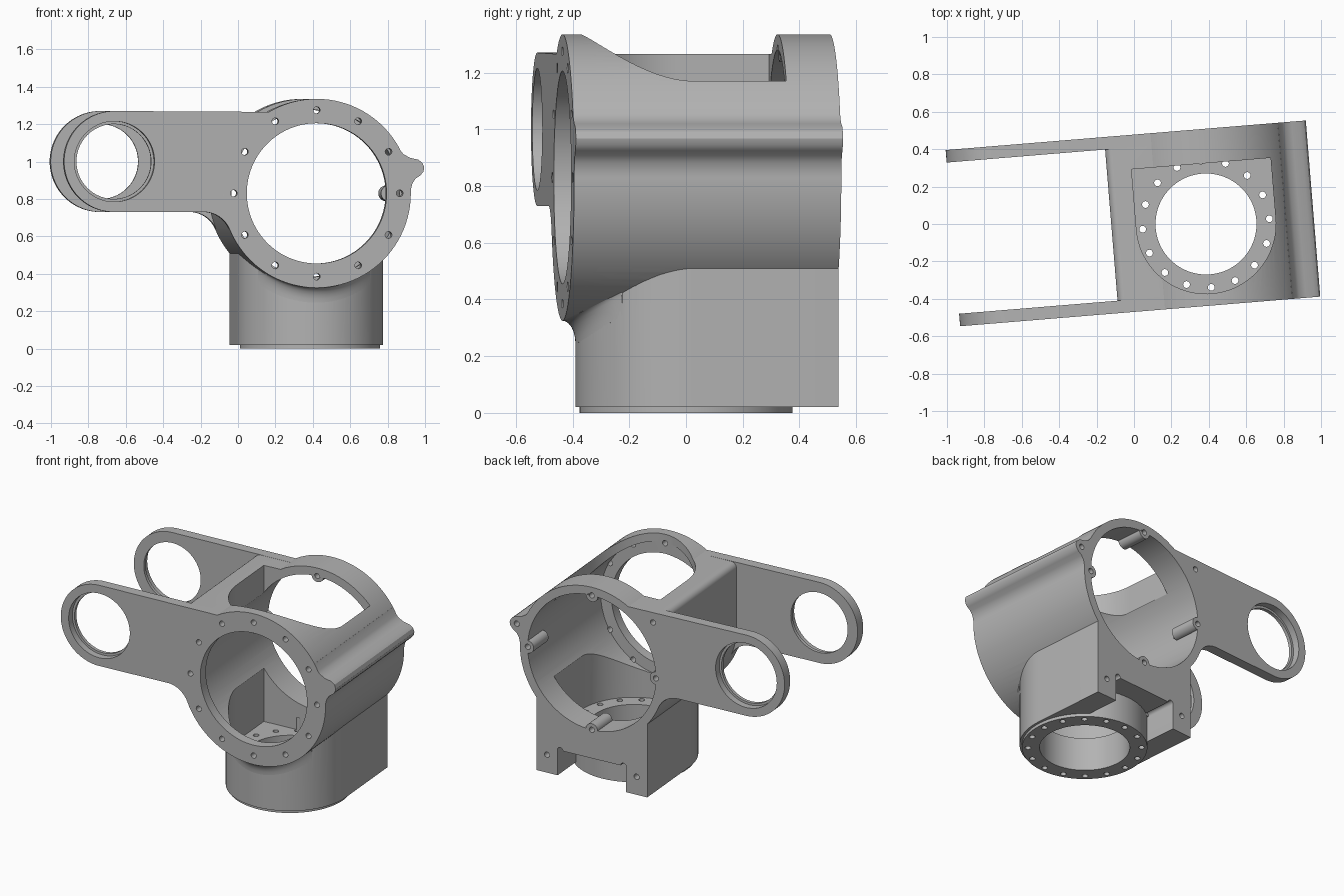
import bpy, bmesh
from math import sin, cos, pi, radians, sqrt
from mathutils import Matrix

default = bpy.data.objects.get("Cube")
if default:
    bpy.data.objects.remove(default)

grey = bpy.data.materials.new("machined grey")
grey.use_nodes = True
grey.diffuse_color = (0.45, 0.45, 0.45, 1)
grey.node_tree.nodes["Principled BSDF"].inputs["Base Color"].default_value = (0.45, 0.45, 0.45, 1)

FRONT, BACK, AXIS_Z = -0.437, 0.508, 0.83
PLATE = 0.067
BODY_R, BORE_R, MOUTH_R = 0.505, 0.45, 0.375
BASE_R, CAVITY_R = 0.39, 0.373
ARM_X, ARM_Z, ARM_R = -1.085, 1.0, 0.27
SCREW = 0.018


def arc(cx, cy, r, start=0, end=360, steps=96):
    """Points along an arc; a full circle leaves out the repeated end."""
    count = steps if end - start == 360 else steps + 1
    angles = [radians(start + (end - start) * i / steps) for i in range(count)]
    return [(cx + r * cos(a), cy + r * sin(a)) for a in angles]


def prism(name, outlines, lo, hi, axis):
    """Extrude outlines along y (points are x, z) or z (points are x, y)."""
    bm = bmesh.new()
    for points in outlines:
        place = (lambda p, h: (p[0], h, p[1])) if axis == "y" else (lambda p, h: (p[0], p[1], h))
        low = [bm.verts.new(place(p, lo)) for p in points]
        high = [bm.verts.new(place(p, hi)) for p in points]
        bm.faces.new(low)
        bm.faces.new(high)
        for i in range(len(points)):
            j = (i + 1) % len(points)
            bm.faces.new((low[i], low[j], high[j], high[i]))
    return finish(name, bm)


def finish(name, bm):
    bmesh.ops.recalc_face_normals(bm, faces=bm.faces)
    mesh = bpy.data.meshes.new(name)
    bm.to_mesh(mesh)
    bm.free()
    mesh.materials.append(grey)
    ob = bpy.data.objects.new(name, mesh)
    bpy.context.collection.objects.link(ob)
    return ob


def combine(tool, operation):
    """Join or cut the housing with a tool, then drop the tool."""
    mod = housing.modifiers.new("combine", "BOOLEAN")
    mod.operation, mod.object, mod.solver = operation, tool, "EXACT"
    bpy.context.view_layer.objects.active = housing
    bpy.ops.object.modifier_apply(modifier=mod.name)
    bpy.data.objects.remove(tool)


def add(outline, lo, hi, axis="y"):
    combine(prism("addition", [outline], lo, hi, axis), "UNION")


def cut(outlines, lo, hi, axis="y"):
    combine(prism("cutter", outlines, lo, hi, axis), "DIFFERENCE")


def u_shape(r, back):
    return arc(0, 0, r, 180, 360, 48) + [(r, back), (-r, back)]


# Main barrel
housing = prism("housing", [arc(0, AXIS_Z, BODY_R)], FRONT, BACK, "y")

# Square shoulder between the arms
top = ARM_Z + ARM_R - 0.005
shoulder = arc(-BODY_R + 0.04, top - 0.04, 0.04, 90, 180, 8)
add(shoulder + [(-BODY_R, AXIS_Z), (-0.2, AXIS_Z), (-0.2, top)], FRONT, BACK)

# Ridge along the side of the barrel
add([(0.4, 1.1), (0.427, 1.1), (0.44, 1.07), (0.465, 1.04), (0.5, 1.02), (0.545, 1.01),
     (0.568, 0.992), (0.577, 0.968), (0.572, 0.945), (0.555, 0.925), (0.53, 0.908),
     (0.513, 0.882), (0.503, 0.84), (0.4, 0.84)], FRONT, BACK)

# Upright base with a round front
add(u_shape(BASE_R, BACK), 0.02, AXIS_Z, "z")

# Pair of arms with a fillet under the root
fillet = 0.15
fillet_z = ARM_Z - ARM_R - fillet
fillet_x = -sqrt((BODY_R + fillet) ** 2 - (AXIS_Z - fillet_z) ** 2)
arm = arc(ARM_X, ARM_Z, ARM_R, 90, 270, 48)
arm += arc(fillet_x, fillet_z, fillet, 90, 22.5, 10) + [(-0.3, 0.7), (-0.2, top)]
for lo in (FRONT, BACK - PLATE):
    add(arm, lo, lo + PLATE)

# Notch in the foot with relieved corners, and the round mounting flange
cut([[(-0.24, -0.1), (0.24, -0.1), (0.24, 0.19), (-0.24, 0.19)]], 0.2, 0.6)
cut([arc(s * 0.222, 0.19, 0.02, steps=24) for s in (-1, 1)], 0.3, 0.6)
add(arc(0, 0, 0.375), 0, 0.205, "z")

# Barrel bores, vertical cavity with its top window, and base bore
cut([arc(0, AXIS_Z, MOUTH_R)], FRONT - 0.1, 0)
cut([arc(0, AXIS_Z, BORE_R)], FRONT + PLATE, BACK + 0.1)
cut([u_shape(CAVITY_R, 0.324)], 0.22, 1.5, "z")
cut([arc(0, 0, 0.27)], -0.1, 0.5, "z")

# Screw lugs inside the rear opening
for k in range(4):
    a = k * pi / 2
    add(arc(BORE_R * cos(a), AXIS_Z + BORE_R * sin(a), 0.042, steps=32), 0.33, BACK)

# Arm eyes with a counterbore on the outer faces
eye = arc(ARM_X, ARM_Z, 0.2)
recess = arc(ARM_X, ARM_Z, 0.215)
cut([eye], FRONT - 0.1, BACK + 0.1)
cut([recess], FRONT - 0.1, FRONT + 0.045)
cut([recess], BACK - 0.045, BACK + 0.1)


def ring(count, r, cz):
    return [arc(r * cos(2 * pi * k / count), cz + r * sin(2 * pi * k / count), SCREW, steps=20)
            for k in range(count)]


# Screw holes: front ring, flange ring, rear lugs, arm root, ridge and feet
cut(ring(12, 0.445, AXIS_Z), FRONT - 0.1, FRONT + PLATE + 0.01)
cut(ring(16, 0.34, 0), -0.1, 0.3, "z")
rear = ring(4, BORE_R, AXIS_Z)
rear += [arc(x, z, SCREW, steps=20) for x, z in
         ((-0.43, 1.2), (0.527, 0.967), (-0.315, 0.14), (0.315, 0.14))]
cut(rear, 0.3, BACK + 0.1)

# Cove blending the round base into the front rim
bm = bmesh.new()
rows = []
for i in range(33):
    x = -0.3 + 0.6 * i / 32
    z = AXIS_Z - sqrt(BODY_R ** 2 - x * x)
    y = -sqrt(BASE_R ** 2 - x * x)
    h = 0.08
    w = min(y - FRONT, 0.05) * (1 - (x / 0.32) ** 2)
    section = [(y - w * (1 - cos(t * pi / 12)), z - h + h * sin(t * pi / 12)) for t in range(7)]
    section += [(y - w, z + 0.012), (y + 0.01, z + 0.012), (y + 0.01, z - h)]
    rows.append([bm.verts.new((x, b, c)) for b, c in section])
for a, b in zip(rows, rows[1:]):
    for j in range(len(a)):
        k = (j + 1) % len(a)
        bm.faces.new((a[j], a[k], b[k], b[j]))
bm.faces.new(rows[0])
bm.faces.new(rows[-1])
cove = finish("front_cove", bm)

# Turn into place and smooth the round surfaces
place = Matrix.Translation((0.385, 0, 0)) @ Matrix.Rotation(radians(4.7), 4, "Z")
bpy.ops.object.select_all(action="DESELECT")
for ob in (housing, cove):
    ob.data.transform(place)
    ob.select_set(True)
bpy.context.view_layer.objects.active = housing
bpy.ops.object.shade_smooth_by_angle(angle=radians(30))
